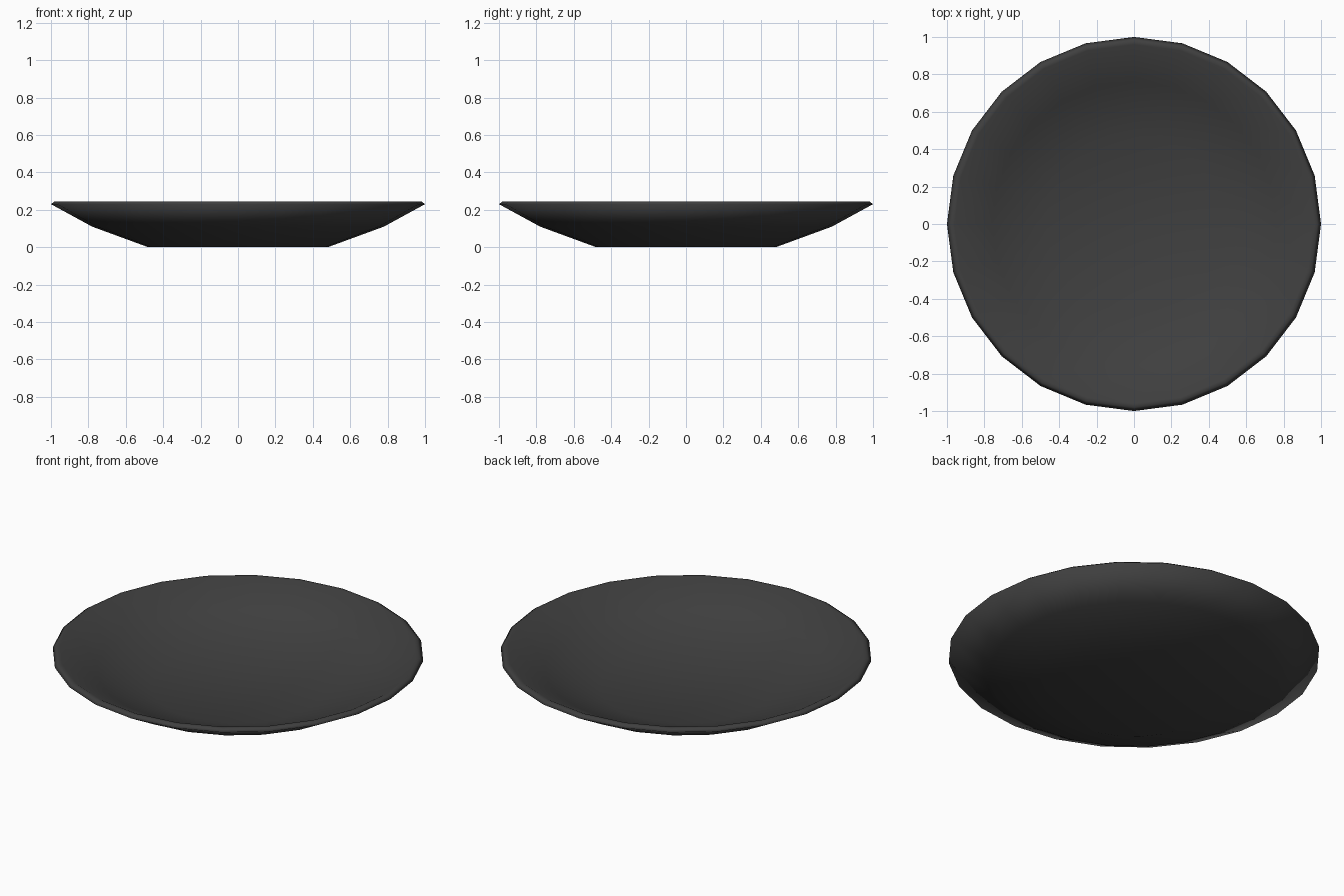
import bpy, bmesh, math

if "Cube" in bpy.data.objects:
    bpy.data.objects.remove(bpy.data.objects["Cube"])

SIDES = 24
# Plate profile (radius, height): underside, rim, then inner hollow
PROFILE = [(0.48, 0.0), (0.78, 0.11), (1.0, 0.23), (0.98, 0.245),
           (0.96, 0.245), (0.76, 0.14), (0.47, 0.035)]

bm = bmesh.new()

# Rings of the lathe
rings = [[bm.verts.new((r * math.cos(2 * math.pi * i / SIDES),
                        r * math.sin(2 * math.pi * i / SIDES), z))
          for i in range(SIDES)] for r, z in PROFILE]
for a, b in zip(rings, rings[1:]):
    for i in range(SIDES):
        j = (i + 1) % SIDES
        bm.faces.new((a[i], a[j], b[j], b[i]))

# Base and inner floor
bm.faces.new(rings[0][::-1])
bm.faces.new(rings[-1])
bmesh.ops.recalc_face_normals(bm, faces=bm.faces)
for f in bm.faces:
    f.smooth = True

mesh = bpy.data.meshes.new("plate")
bm.to_mesh(mesh)
bm.free()
plate = bpy.data.objects.new("plate", mesh)
bpy.context.collection.objects.link(plate)

# Dark glaze
mat = bpy.data.materials.new("dark_glaze")
mat.diffuse_color = (0.05, 0.05, 0.05, 1)
mat.use_nodes = True
mat.node_tree.nodes["Principled BSDF"].inputs["Base Color"].default_value = mat.diffuse_color
mesh.materials.append(mat)
